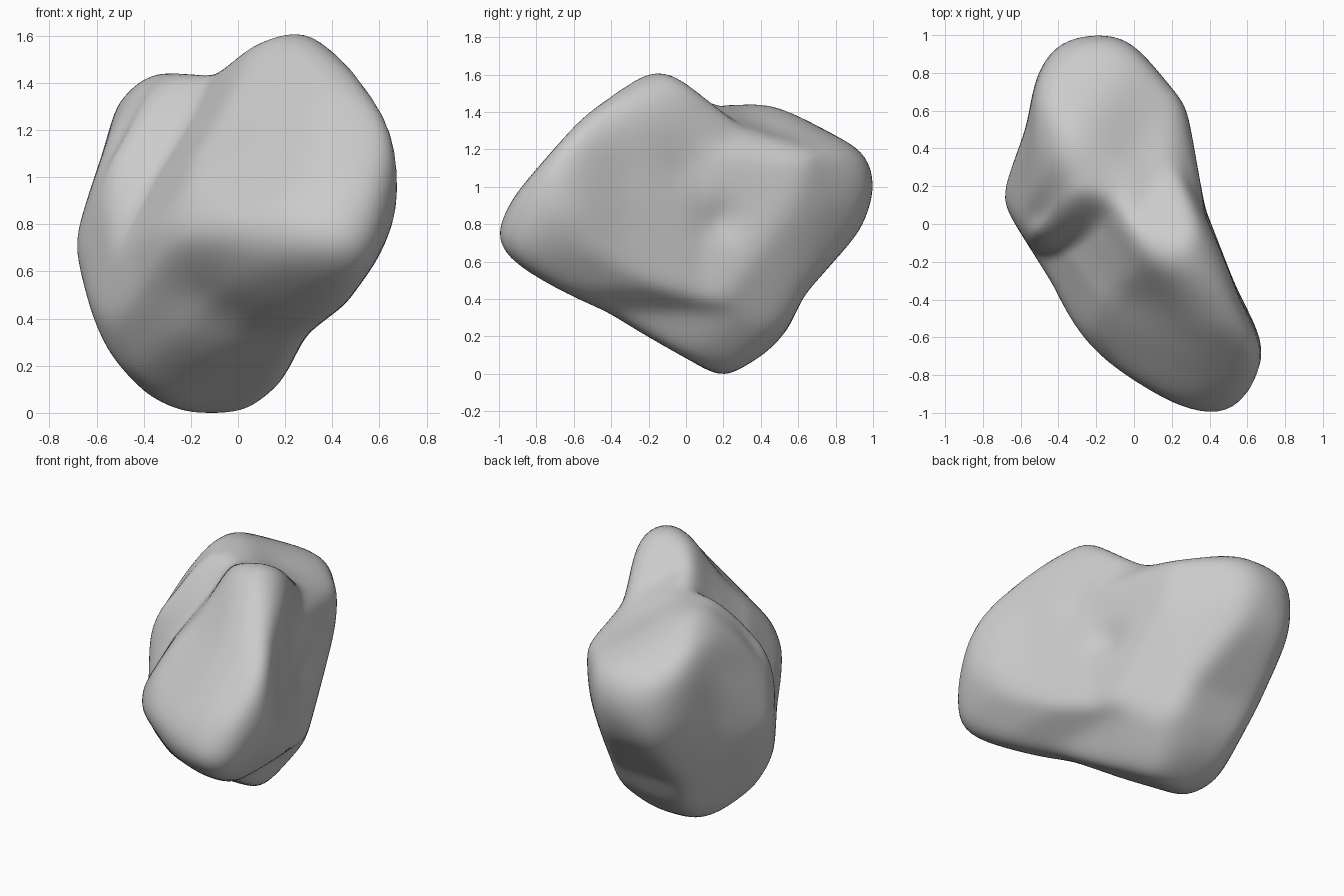
import bpy
import bmesh
import math
from mathutils import Vector

# Remove the default object only
default_cube = bpy.data.objects.get("Cube")
if default_cube:
    bpy.data.objects.remove(default_cube, do_unlink=True)

# Carving outlines, counter-clockwise around the boulder's middle
front_outline = [(-.16, -.83), (.05, -.79), (.17, -.69), (.28, -.46), (.45, -.33), (.58, -.15),
                 (.7, .1), (.7, .28), (.66, .45), (.38, .79), (.28, .84), (.02, .74),
                 (-.1, .63), (-.38, .66), (-.5, .53), (-.56, .31), (-.69, -.08), (-.58, -.51), (-.4, -.71)]
side_outline = [(.18, -.83), (.42, -.68), (.53, -.56), (.62, -.37), (.92, -.03), (1.01, .2),
                (.95, .39), (.45, .65), (.17, .63), (-.06, .81), (-.14, .84), (-.25, .8),
                (-.55, .56), (-.9, .16), (-1.04, -.09), (-.92, -.24), (-.42, -.47), (-.08, -.71)]
top_outline = [(.44, -1.04), (.61, -.9), (.7, -.62), (.55, -.38), (.37, .08), (.27, .63),
               (0, .95), (-.12, 1.01), (-.25, 1.01), (-.42, .93), (-.51, .78), (-.56, .5),
               (-.7, .13), (-.42, -.32), (-.33, -.53), (-.18, -.72), (.2, -.94)]
nose_outline = [(-.16, .75), (-.34, .54), (-.46, .39), (-.54, .1), (-.58, -.2), (-.39, -.47),
                (-.22, -.59), (.06, -.71), (.14, -.68), (.39, -.4), (.54, .16), (.6, .39),
                (.55, .62), (.45, .72), (.1, .82), (-.02, .84)]
tail_outline = [(-.25, .83), (-.3, .69), (-.36, .4), (-.6, .14), (-.57, -.13), (-.4, -.63),
                (-.16, -.81), (.05, -.87), (.19, -.84), (.4, -.67), (.53, -.43), (.57, .13),
                (.49, .3), (.11, .69), (-.01, .84), (-.15, .89)]
flank_outline = [(-.28, .78), (-.72, .54), (-.9, .39), (-1.01, .19), (-1.02, -.31), (-.94, -.4),
                 (-.66, -.48), (-.37, -.53), (.15, -.68), (.3, -.74), (.46, -.68), (.7, -.19),
                 (.91, .33), (.89, .49), (.77, .64), (.6, .69), (.27, .64), (.01, .62), (-.17, .72)]

# Narrower outlines of the two lobes, each shaping one end only
front_lobe_outline = [(.07, .69), (-.03, .65), (-.13, .49), (-.37, .2), (-.56, -.1), (-.6, -.3),
                      (-.4, -.52), (0, -.73), (.3, -.6), (.6, 0), (.62, .3), (.4, .56), (.22, .67)]
back_lobe_outline = [(.02, .46), (-.15, .44), (-.3, .36), (-.62, .14), (-.58, -.1), (-.42, -.65),
                     (-.2, -.85), (.2, -.88), (.5, -.6), (.6, -.2), (.52, -.02), (.25, .3)]


def carving_plane(azimuth, elevation):
    """Right and up axes of the plane facing the given way, and its level heading."""
    a, e = math.radians(azimuth), math.radians(elevation)
    right = Vector((-math.sin(a), math.cos(a), 0))
    up = Vector((-math.cos(a) * math.sin(e), -math.sin(a) * math.sin(e), math.cos(e)))
    return right, up, Vector((math.cos(a), math.sin(a), 0))


def cross(a, b):
    return a[0] * b[1] - a[1] * b[0]


def outline_reach(outline, d):
    """Distance along d at which a ray from the middle meets the outline."""
    for start, end in zip(outline, outline[1:] + outline[:1]):
        if cross(start, d) >= 0 and cross(d, end) >= 0:
            edge = (end[0] - start[0], end[1] - start[1])
            slope = cross(d, edge)
            if slope > 1e-6:
                return cross(start, end) / slope
    return math.inf


# Outline, plane, and how far round the boulder the cut holds
EVERYWHERE = -1
carvings = [(front_outline, carving_plane(-90, 0), EVERYWHERE),
            (side_outline, carving_plane(0, 0), EVERYWHERE),
            (top_outline, carving_plane(-90, 90), EVERYWHERE),
            (nose_outline, carving_plane(-55, 25), EVERYWHERE),
            (tail_outline, carving_plane(125, 25), EVERYWHERE),
            (flank_outline, carving_plane(55, -25), EVERYWHERE),
            (front_lobe_outline, carving_plane(-55, 25), -.28),
            (back_lobe_outline, carving_plane(125, 25), .52)]

# Shallow hollows: position from the middle, width, depth
hollows = [((.36, .2, .02), .11, .04),
           ((.55, -.42, .32), .13, .03),
           ((.42, -.03, .35), .13, .025),
           ((0, .45, .52), .2, .03),
           ((-.1, -.5, -.35), .2, .04),
           ((0, -.35, .45), .22, .03)]


def boulder_radius(direction):
    """Soft minimum of every outline, so the ridges come out rounded."""
    sharpness = 50
    total = 0
    for outline, (right, up, heading), limit in carvings:
        reach = outline_reach(outline, (direction.dot(right), direction.dot(up)))
        reach += 1.5 * max(0, limit - direction.dot(heading))
        total += reach ** -sharpness
    radius = 1.02 * total ** (-1 / sharpness)
    for place, width, depth in hollows:
        gap = (direction * radius - Vector(place)).length
        radius -= depth * math.exp(-(gap / width) ** 2)
    return radius


# Boulder: carved from a sphere, worn smooth, then set on the ground
bm = bmesh.new()
bmesh.ops.create_icosphere(bm, subdivisions=6, radius=1)
for v in bm.verts:
    direction = v.co.normalized()
    v.co = direction * boulder_radius(direction)
for _ in range(12):
    bmesh.ops.smooth_vert(bm, verts=bm.verts, factor=.5,
                          use_axis_x=True, use_axis_y=True, use_axis_z=True)
ground = min(v.co.z for v in bm.verts)
bmesh.ops.translate(bm, verts=bm.verts, vec=(0, 0, -ground))
for face in bm.faces:
    face.smooth = True

mesh = bpy.data.meshes.new("boulder")
bm.to_mesh(mesh)
bm.free()
boulder = bpy.data.objects.new("boulder", mesh)
bpy.context.collection.objects.link(boulder)

# Plain stone colour
stone = bpy.data.materials.new("light_grey_stone")
stone.use_nodes = True
colour = (.6, .6, .6, 1)
stone.diffuse_color = colour
shader = stone.node_tree.nodes["Principled BSDF"]
shader.inputs["Base Color"].default_value = colour
shader.inputs["Roughness"].default_value = .9
mesh.materials.append(stone)
